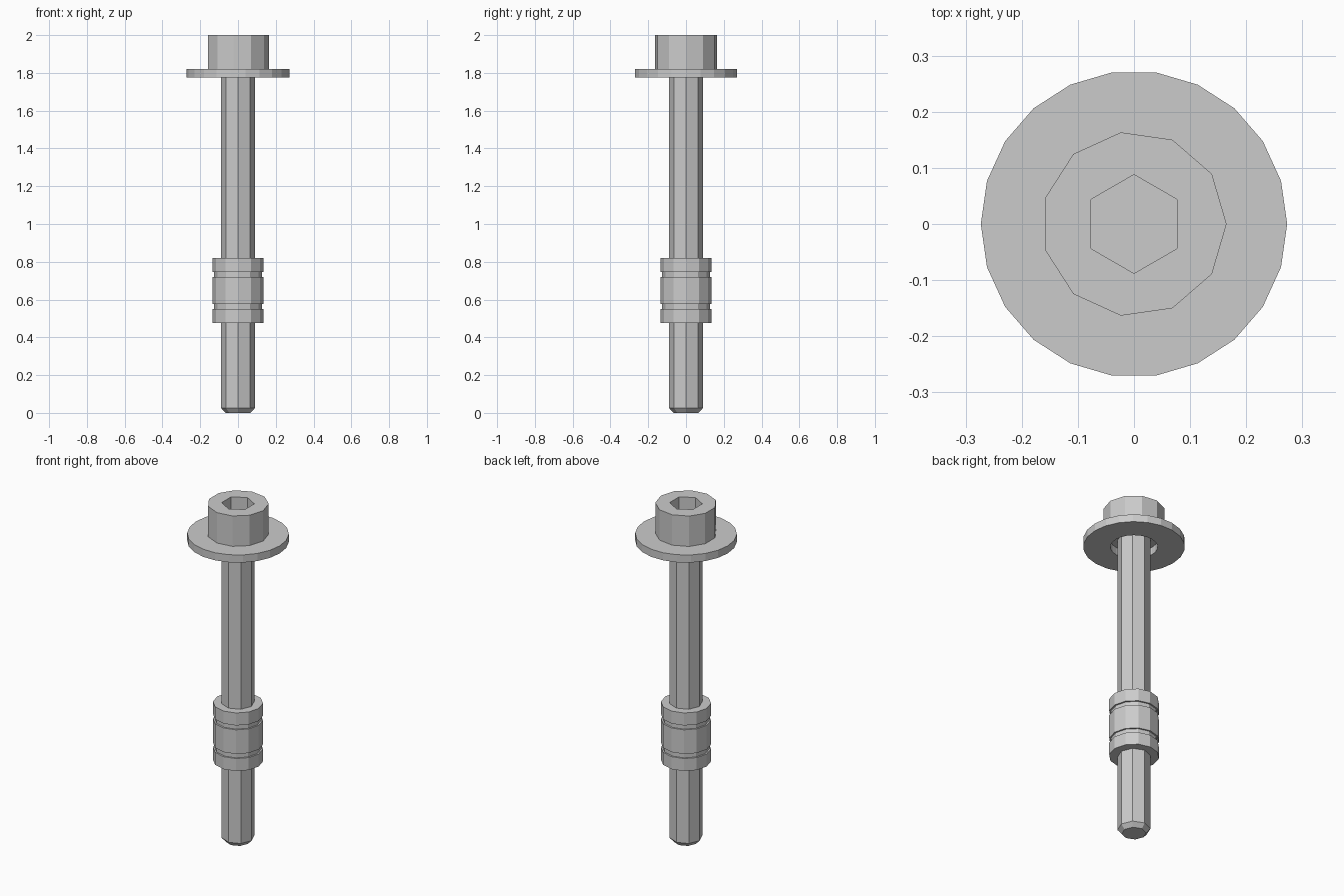
import bpy
import bmesh
import math

default = bpy.data.objects.get("Cube")
if default:
    bpy.data.objects.remove(default, do_unlink=True)

GREY = (0.6, 0.6, 0.6, 1.0)
steel = bpy.data.materials.new("grey steel")
steel.use_nodes = True
steel.diffuse_color = GREY
steel.node_tree.nodes["Principled BSDF"].inputs["Base Color"].default_value = GREY


def turned(name, profile, sides, phase=0.0, ring=False):
    """Sweep a (radius, height) profile round z; cap the ends or close it as a ring."""
    bm = bmesh.new()
    loops = []
    for r, z in profile:
        angles = [phase + math.tau * i / sides for i in range(sides)]
        loops.append([bm.verts.new((r * math.cos(a), r * math.sin(a), z)) for a in angles])
    pairs = list(zip(loops, loops[1:]))
    if ring:
        pairs.append((loops[-1], loops[0]))
    else:
        bm.faces.new(loops[0][::-1])
        bm.faces.new(loops[-1])
    for low, high in pairs:
        for i in range(sides):
            j = (i + 1) % sides
            bm.faces.new((low[i], low[j], high[j], high[i]))
    bmesh.ops.recalc_face_normals(bm, faces=bm.faces)
    mesh = bpy.data.meshes.new(name)
    bm.to_mesh(mesh)
    bm.free()
    mesh.materials.append(steel)
    obj = bpy.data.objects.new(name, mesh)
    bpy.context.scene.collection.objects.link(obj)
    return obj


# Octagonal shaft with a chamfered tip
turned("shaft", [(0.066, 0), (0.089, 0.025), (0.089, 1.85)], 8)

# Collar with two narrow grooves
OUTER, GROOVE = 0.135, 0.126
turned("collar", [(OUTER, 0.476), (OUTER, 0.55), (GROOVE, 0.55), (GROOVE, 0.577),
                  (OUTER, 0.577), (OUTER, 0.72), (GROOVE, 0.72), (GROOVE, 0.746),
                  (OUTER, 0.746), (OUTER, 0.82)], 12)

# Flat washer with an open hole
turned("washer", [(0.273, 1.775), (0.273, 1.82), (0.127, 1.82), (0.127, 1.775)], 22, ring=True)

# Head with a hexagonal socket
head = turned("head", [(0.165, 1.82), (0.165, 2.0)], 11)
cutter = turned("socket_cutter", [(0.088, 1.88), (0.088, 2.1)], 6, phase=math.pi / 2)
cutter.hide_render = True
cutter.hide_set(True)
cutter.display_type = 'WIRE'
cut = head.modifiers.new("socket", 'BOOLEAN')
cut.operation = 'DIFFERENCE'
cut.solver = 'EXACT'
cut.object = cutter
